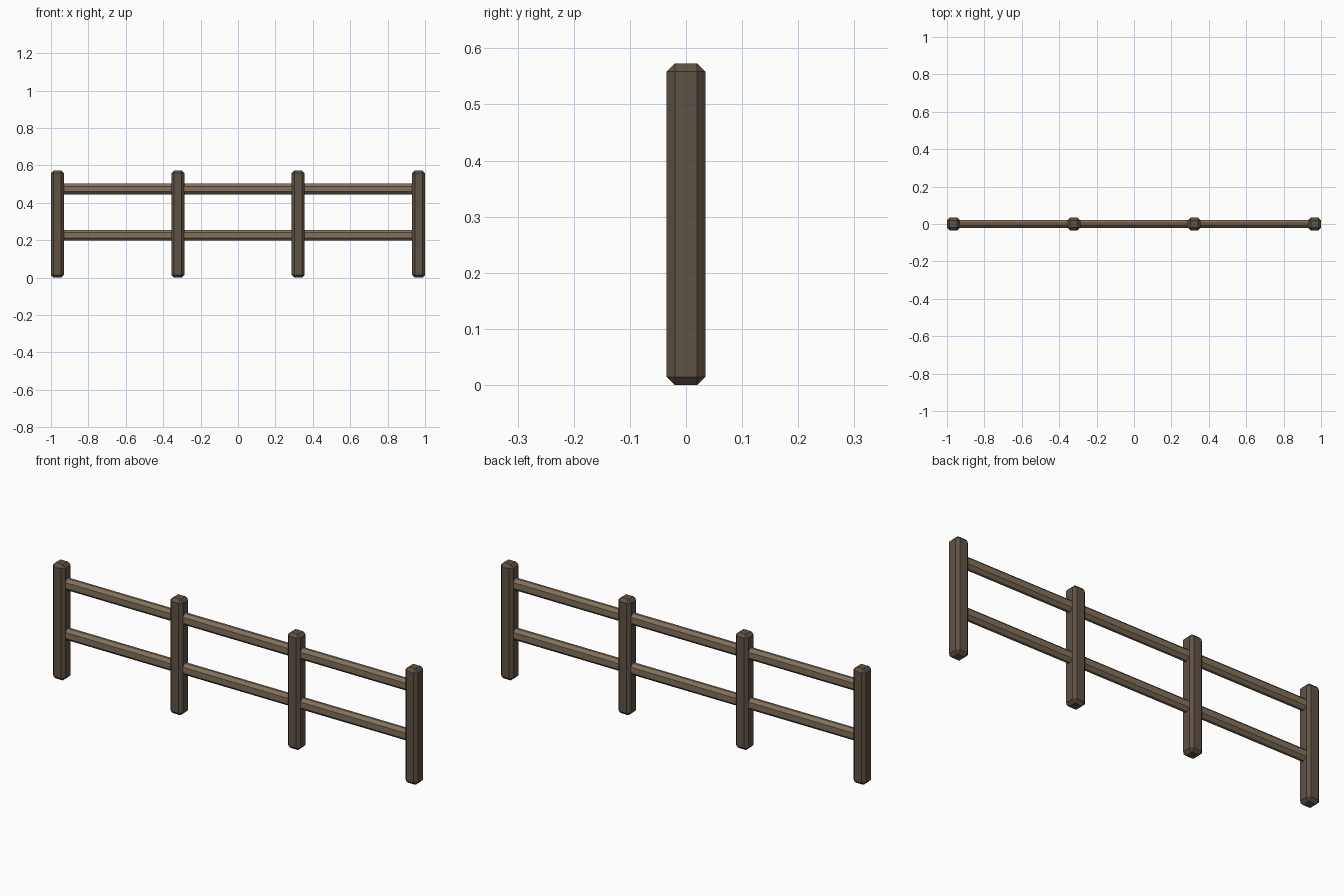
import bpy
import bmesh

if "Cube" in bpy.data.objects:
    bpy.data.objects.remove(bpy.data.objects["Cube"])


def material(name, color):
    m = bpy.data.materials.new(name)
    m.diffuse_color = color
    m.use_nodes = True
    m.node_tree.nodes["Principled BSDF"].inputs["Base Color"].default_value = m.diffuse_color
    return m


def beam(name, size, location, chamfer, mat):
    """Box with all edges chamfered, flat shaded."""
    bm = bmesh.new()
    bmesh.ops.create_cube(bm, size=1)
    bmesh.ops.scale(bm, vec=size, verts=bm.verts)
    bmesh.ops.bevel(bm, geom=bm.edges[:], offset=chamfer, segments=1,
                    affect='EDGES', profile=0.5)
    mesh = bpy.data.meshes.new(name)
    bm.to_mesh(mesh)
    bm.free()
    mesh.materials.append(mat)
    obj = bpy.data.objects.new(name, mesh)
    obj.location = location
    bpy.context.collection.objects.link(obj)
    return obj


post_wood = material("post_wood", (0.115, 0.085, 0.06, 1))
rail_wood = material("rail_wood", (0.23, 0.165, 0.105, 1))

# Four evenly spaced posts
POST_W, POST_H = 0.069, 0.573
span = 2 - POST_W
for i in range(4):
    x = -span / 2 + i * span / 3
    beam(f"post_{i + 1}", (POST_W, POST_W, POST_H), (x, 0, POST_H / 2),
         0.0145, post_wood)

# Two long rails running through the posts
for name, z in (("lower_rail", 0.227), ("upper_rail", 0.474)):
    beam(name, (span, 0.041, 0.058), (0, 0, z), 0.0145, rail_wood)
